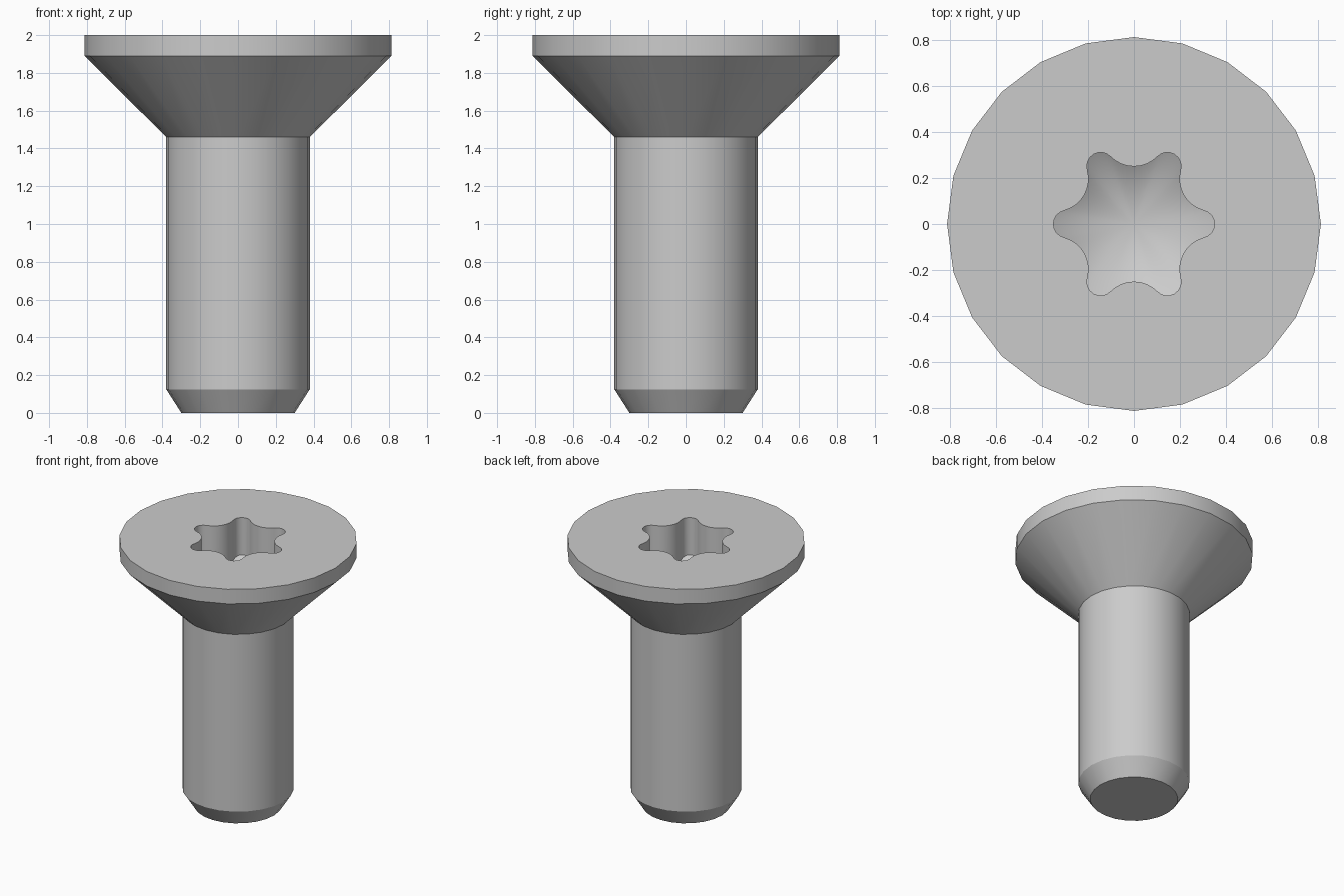
import bpy, bmesh, math
from math import cos, sin, pi, radians

if "Cube" in bpy.data.objects:
    bpy.data.objects.remove(bpy.data.objects["Cube"])

SIDES = 24
TOP = 2.0
# (radius, height) from the tip up to the head rim
PROFILE = [(0.30, 0.0), (0.38, 0.125), (0.38, 1.46), (0.812, 1.89), (0.812, TOP)]
LOBE_C, LOBE_R, VALLEY = 0.29, 0.06, 0.25      # six-lobe socket
WALL_DEPTH, FLOOR_SLOPE = 0.28, math.tan(radians(30))


def socket_outline(steps=8):
    """Six rounded lobes joined by tangent concave arcs."""
    c30 = cos(pi / 6)
    r = ((LOBE_R**2 - VALLEY**2 - LOBE_C**2 + 2 * VALLEY * LOBE_C * c30)
         / (2 * VALLEY - 2 * LOBE_C * c30 - 2 * LOBE_R))
    d = VALLEY + r
    vx, vy = d * c30, d * 0.5
    phi = math.atan2(vy, vx - LOBE_C)
    half = phi - pi / 6
    base = []
    for i in range(steps + 1):
        a = -phi + 2 * phi * i / steps
        base.append((LOBE_C + LOBE_R * cos(a), LOBE_R * sin(a)))
    for i in range(1, steps):
        a = pi * 7 / 6 + half - 2 * half * i / steps
        base.append((vx + r * cos(a), vy + r * sin(a)))
    return [(x * cos(k * pi / 3) - y * sin(k * pi / 3),
             x * sin(k * pi / 3) + y * cos(k * pi / 3))
            for k in range(6) for x, y in base]


def skin(bm, lower, upper):
    n = len(lower)
    for i in range(n):
        j = (i + 1) % n
        bm.faces.new((lower[i], lower[j], upper[j], upper[i]))


def loop_edges(bm, ring):
    return [bm.edges.get((v, ring[(i + 1) % len(ring)])) for i, v in enumerate(ring)]


bm = bmesh.new()

# Chamfered shank and countersunk head
rings = [[bm.verts.new((r * cos(2 * pi * i / SIDES), r * sin(2 * pi * i / SIDES), z))
          for i in range(SIDES)] for r, z in PROFILE]
for a, b in zip(rings, rings[1:]):
    skin(bm, a, b)
bm.faces.new(rings[0][::-1])

# Socket walls and conical floor
pts = socket_outline()
rim = [bm.verts.new((x, y, TOP)) for x, y in pts]
reach = LOBE_C + LOBE_R
foot = [bm.verts.new((x, y, TOP - WALL_DEPTH - (reach - math.hypot(x, y)) * FLOOR_SLOPE))
        for x, y in pts]
skin(bm, rim, foot)
apex = bm.verts.new((0, 0, TOP - WALL_DEPTH - reach * FLOOR_SLOPE))
for i, v in enumerate(foot):
    bm.faces.new((v, foot[(i + 1) % len(foot)], apex))

# Flat head face around the socket
bmesh.ops.triangle_fill(bm, use_beauty=True, normal=(0, 0, 1),
                        edges=loop_edges(bm, rings[-1]) + loop_edges(bm, rim))
bmesh.ops.recalc_face_normals(bm, faces=bm.faces[:])

mesh = bpy.data.meshes.new("countersunk_screw")
bm.to_mesh(mesh)
bm.free()
steel = bpy.data.materials.new("steel grey")
steel.diffuse_color = (0.6, 0.6, 0.6, 1)
steel.use_nodes = True
steel.node_tree.nodes["Principled BSDF"].inputs["Base Color"].default_value = steel.diffuse_color
mesh.materials.append(steel)
screw = bpy.data.objects.new("countersunk_screw", mesh)
bpy.context.collection.objects.link(screw)
bpy.context.view_layer.objects.active = screw
screw.select_set(True)
bpy.ops.object.shade_smooth_by_angle(angle=radians(30))
